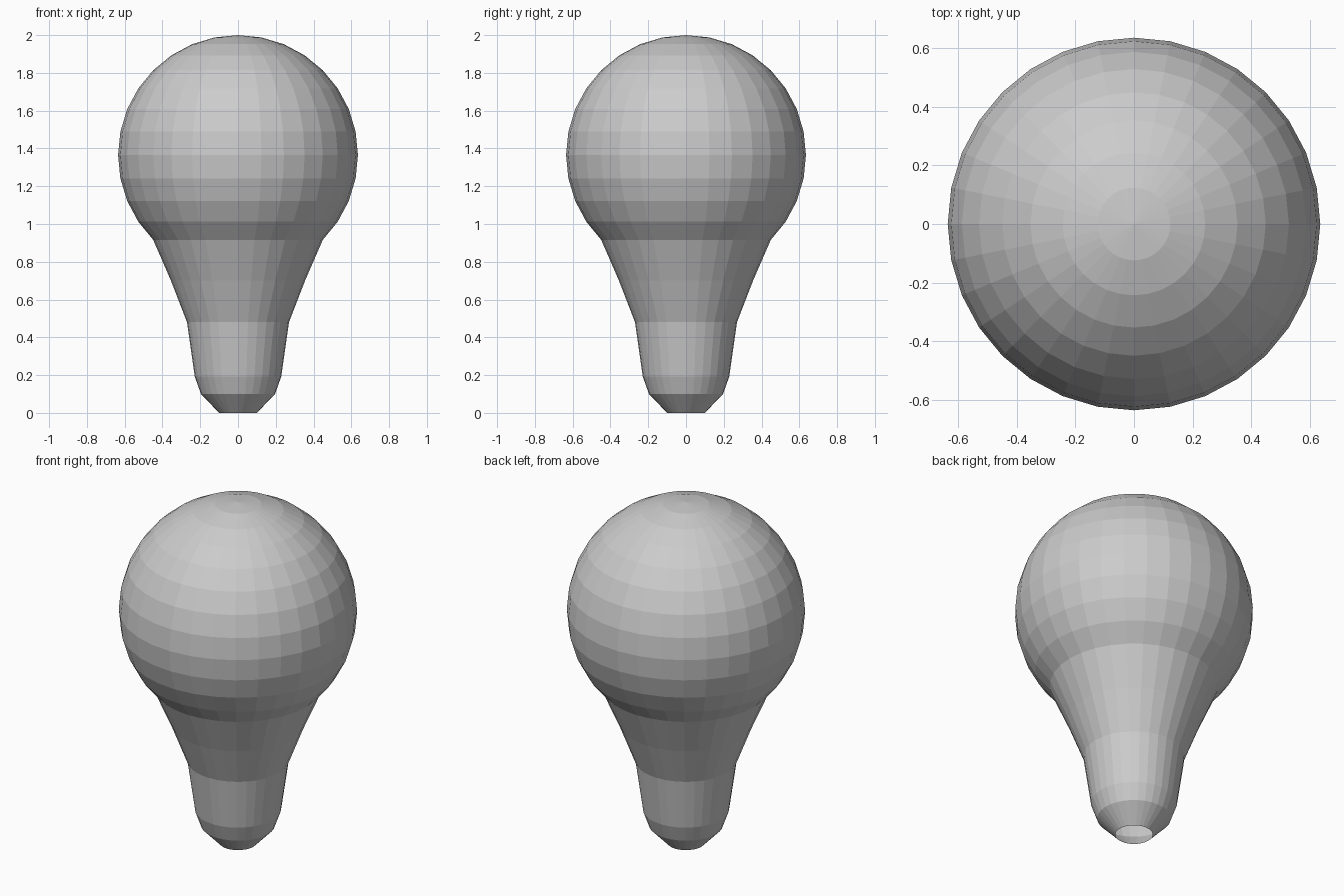
import bpy, bmesh
from math import sin, cos, pi, radians

if "Cube" in bpy.data.objects:
    bpy.data.objects.remove(bpy.data.objects["Cube"])

SIDES = 32
R = 0.635
CENTRE_Z = 2.0 - R

# Neck profile (radius, height), open at the bottom
profile = [(0.10, 0.0), (0.196, 0.10), (0.229, 0.192), (0.27, 0.48), (0.355, 0.70)]
# Globe rings, from 45 degrees below the equator to just under the top
for k in range(-4, 8):
    a = radians(11.25 * k)
    profile.append((R * cos(a), CENTRE_Z + R * sin(a)))

bm = bmesh.new()
rings = []
for r, z in profile:
    rings.append([bm.verts.new((r * cos(2 * pi * i / SIDES), r * sin(2 * pi * i / SIDES), z))
                  for i in range(SIDES)])

# Walls
for low, high in zip(rings, rings[1:]):
    for i in range(SIDES):
        j = (i + 1) % SIDES
        bm.faces.new((low[i], low[j], high[j], high[i]))

# Top fan
pole = bm.verts.new((0, 0, 2.0))
for i in range(SIDES):
    bm.faces.new((rings[-1][i], rings[-1][(i + 1) % SIDES], pole))

mesh = bpy.data.meshes.new("bulb")
bm.to_mesh(mesh)
bm.free()
bpy.context.collection.objects.link(bpy.data.objects.new("bulb", mesh))
